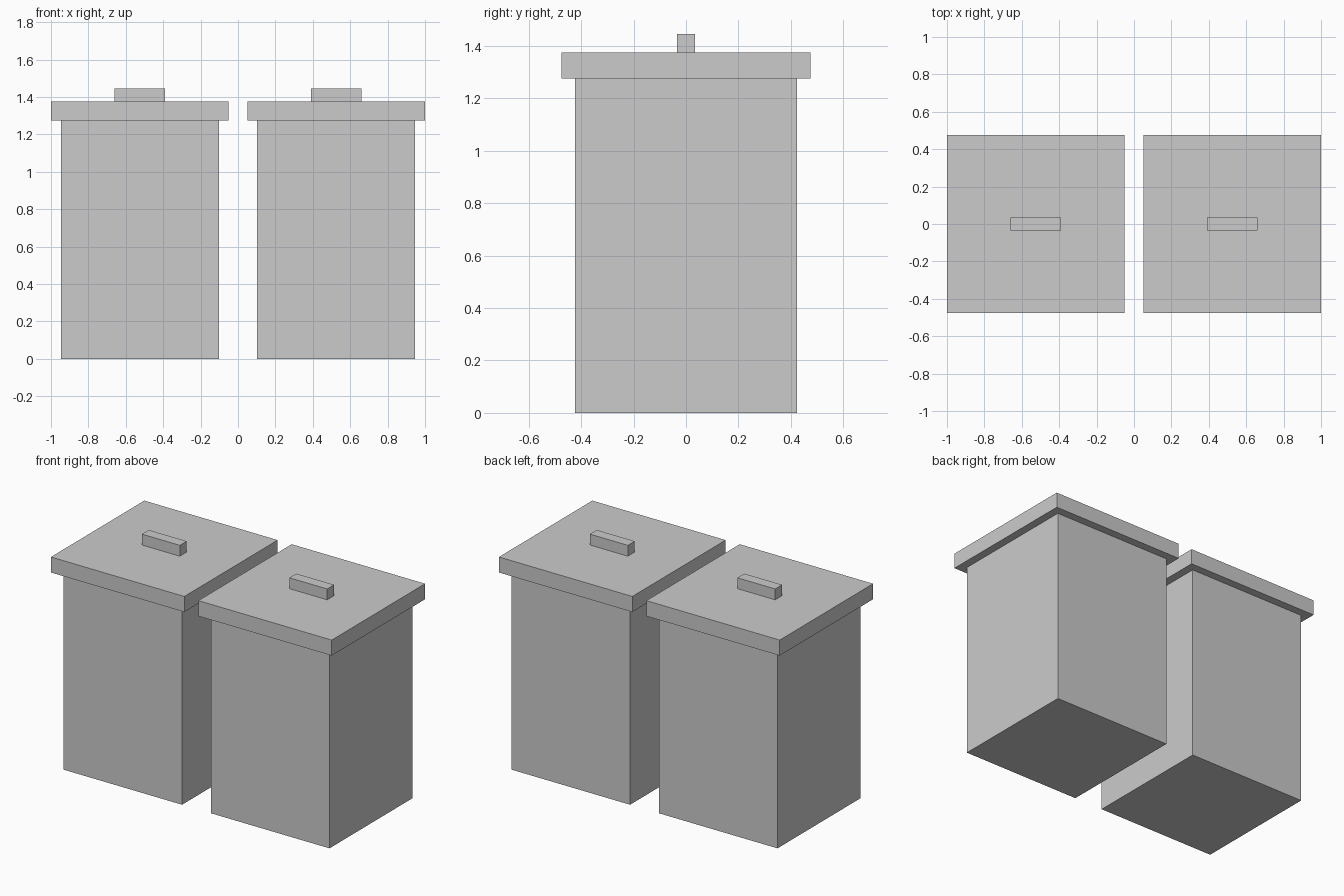
import bpy

if "Cube" in bpy.data.objects:
    bpy.data.objects.remove(bpy.data.objects["Cube"])


def box(name, x, width, depth, z0, z1):
    bpy.ops.mesh.primitive_cube_add(size=1, location=(x, 0, (z0 + z1) / 2))
    obj = bpy.context.object
    obj.name = name
    obj.scale = (width, depth, z1 - z0)
    bpy.ops.object.transform_apply(location=False, rotation=False, scale=True)
    return obj


# Two identical lidded bins side by side
for side, x in (("left", -0.525), ("right", 0.525)):
    # Tall square container
    box(f"{side}_bin_body", x, 0.845, 0.845, 0, 1.275)
    # Overhanging flat lid
    box(f"{side}_bin_lid", x, 0.95, 0.95, 1.275, 1.375)
    # Bar handle on the lid
    box(f"{side}_lid_handle", x, 0.27, 0.07, 1.375, 1.445)
